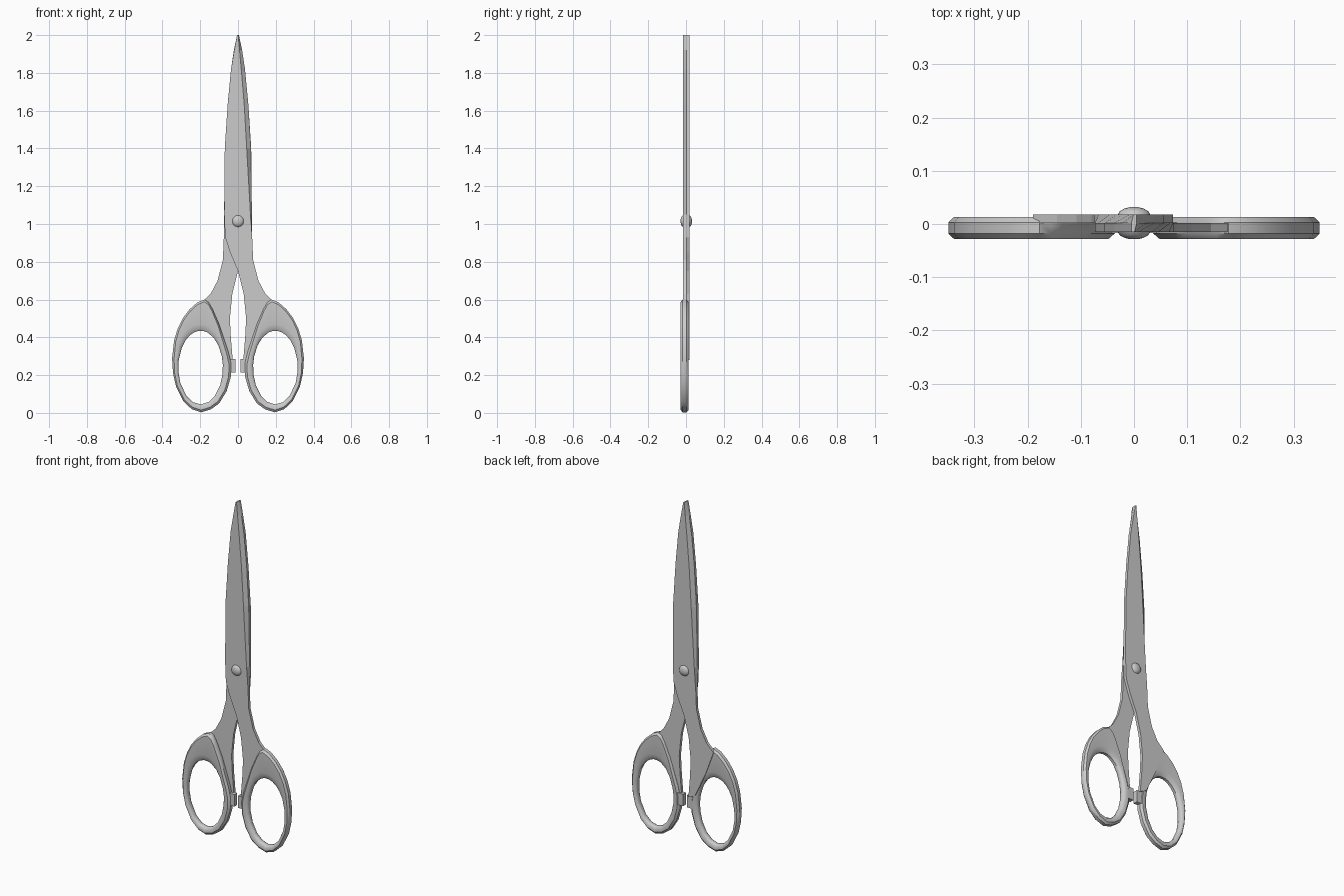
import bpy, bmesh, math

if "Cube" in bpy.data.objects:
    bpy.data.objects.remove(bpy.data.objects["Cube"])

YM = 0.0015  # plane where the two blades meet


def finish(name, bm, smooth=None):
    bmesh.ops.recalc_face_normals(bm, faces=bm.faces)
    me = bpy.data.meshes.new(name)
    bm.to_mesh(me)
    bm.free()
    ob = bpy.data.objects.new(name, me)
    bpy.context.collection.objects.link(ob)
    if smooth:
        bpy.ops.object.select_all(action='DESELECT')
        ob.select_set(True)
        bpy.context.view_layer.objects.active = ob
        bpy.ops.object.shade_smooth_by_angle(angle=math.radians(smooth))
    return ob


def loft(bm, sections, closed):
    rings = [[bm.verts.new(p) for p in s] for s in sections]
    n = len(rings[0])
    pairs = list(zip(rings, rings[1:]))
    if closed:
        pairs.append((rings[-1], rings[0]))
    for a, b in pairs:
        for i in range(n):
            j = (i + 1) % n
            bm.faces.new((a[i], a[j], b[j], b[i]))
    if not closed:
        bm.faces.new(rings[0])
        bm.faces.new(rings[-1])


# Blade with its shank: left edge, right edge, and width of the ground bevel
LEFT = [(-.005, 2), (-.02, 1.92), (-.037, 1.82), (-.055, 1.63), (-.07, 1.4),
        (-.073, 1.05), (-.068, .93), (-.042, .85), (0, .75), (.03, .63),
        (.043, .5), (.038, .4), (.028, .28)]
RIGHT = [(.005, 2), (.022, 1.92), (.038, 1.81), (.055, 1.63), (.068, 1.4),
         (.074, 1.05), (.075, .93), (.08, .81), (.108, .7), (.145, .63),
         (.19, .585), (.14, .45), (.07, .3)]
GRIND = [.004, .014, .02, .022, .022, .008] + [0] * 7


def blade(name, s):
    bm = bmesh.new()
    y0, y1 = YM - s * 0.0165, YM
    rows = []
    for (lx, lz), (rx, rz), g in zip(LEFT, RIGHT, GRIND):
        rows.append([(s * lx, y0, lz), (s * (rx - g), y0, rz),
                     (s * rx, y1, rz), (s * lx, y1, lz)])
    loft(bm, rows, False)
    finish(name, bm)


# Finger loop: outer outline, with an elliptical hole
OUTER = [(.178, .6), (.215, .585), (.255, .55), (.29, .505), (.318, .45), (.338, .385),
         (.349, .29), (.344, .21), (.328, .14), (.288, .06), (.245, .02), (.195, .003),
         (.145, .018), (.1, .05), (.06, .115), (.038, .19), (.036, .26), (.05, .32),
         (.075, .395), (.1, .47), (.135, .55), (.155, .585)]


def handle(name, s):
    bm = bmesh.new()
    cx, cz, rx, rz = .198, .24, .118, .195
    yc, h = -.0075, .0205
    rings = []
    for ox, oz in OUTER:
        t = math.atan2((oz - cz) / rz, (ox - cx) / rx)
        ix, iz = cx + rx * math.cos(t), cz + rz * math.sin(t)
        w = math.hypot(ox - ix, oz - iz)
        a, b = min(.4 * w, .035) / w, 1 - min(.3 * w, .012) / w
        prof = [(0, -.4), (a * .3, -.75), (a, -1), (b, -1), (1, -.5),
                (1, .5), (b, 1), (a, 1), (a * .3, .75), (0, .4)]
        rings.append([(s * (ix + (ox - ix) * u), yc + h * v, iz + (oz - iz) * u)
                      for u, v in prof])
    loft(bm, rings, True)
    finish(name, bm, 40)


# Small stop block between the loops
def stop(name, s):
    bm = bmesh.new()
    loft(bm, [[(s * x, y, z) for x, y in
               ((.012, -.017), (.05, -.017), (.05, .01), (.012, .01))]
              for z in (.215, .285)], False)
    finish(name, bm)


for side, s in (("front", 1), ("back", -1)):
    blade(side + "_blade", s)
    handle(side + "_handle", s)
    stop(side + "_stop", s)

# Pivot screw: shaft with a domed head on each face
bm = bmesh.new()
secs = []
for y, r in ((-.0285, .008), (-.026, .018), (-.021, .027), (-.014, .031),
             (-.012, .02), (.015, .02), (.017, .031), (.024, .027), (.029, .018), (.0315, .008)):
    secs.append([(r * math.cos(k * math.tau / 20), y, 1.015 + r * math.sin(k * math.tau / 20))
                 for k in range(20)])
loft(bm, secs, False)
finish("pivot_screw", bm, 50)
